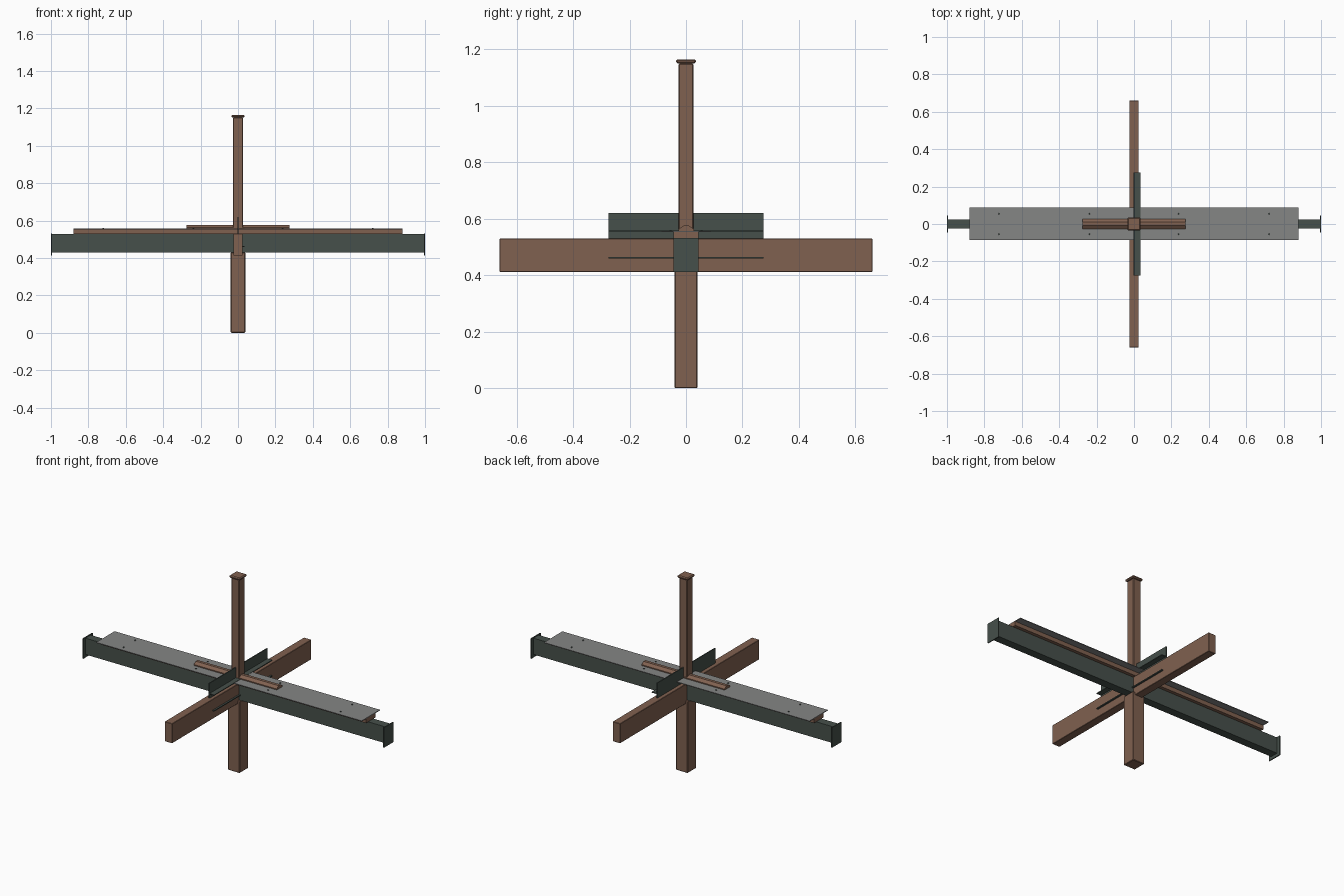
import bpy, bmesh, math

if "Cube" in bpy.data.objects:
    bpy.data.objects.remove(bpy.data.objects["Cube"])


def material(name, rgb):
    m = bpy.data.materials.new(name)
    m.diffuse_color = (*rgb, 1)
    m.use_nodes = True
    m.node_tree.nodes["Principled BSDF"].inputs["Base Color"].default_value = m.diffuse_color
    return m


WOOD = material("brown_timber", (0.216, 0.119, 0.080))
STEEL = material("dark_steel", (0.061, 0.080, 0.069))
SHEET = material("grey_sheet", (0.235, 0.238, 0.235))


def finish(name, bm, mat):
    bmesh.ops.recalc_face_normals(bm, faces=bm.faces[:])
    me = bpy.data.meshes.new(name)
    bm.to_mesh(me)
    bm.free()
    me.materials.append(mat)
    ob = bpy.data.objects.new(name, me)
    bpy.context.collection.objects.link(ob)
    return ob


def box(name, xs, ys, zs, mat, bevel=0.0):
    """Box spanning the given ranges, with optional chamfered edges."""
    bm = bmesh.new()
    bmesh.ops.create_cube(bm, size=1)
    for v in bm.verts:
        for i, (a, b) in enumerate((xs, ys, zs)):
            v.co[i] = (a + b) / 2 + v.co[i] * (b - a)
    ob = finish(name, bm, mat)
    if bevel:
        mod = ob.modifiers.new("chamfer", "BEVEL")
        mod.width = bevel
        mod.segments = 1
    return ob


def sym(a):
    return (-a, a)


# Timber posts and cross arm
box("lower_post", sym(0.039), sym(0.04), (0, 0.43), WOOD, 0.003)
box("upper_post", sym(0.026), sym(0.026), (0.53, 1.15), WOOD, 0.003)
box("post_cap", sym(0.035), sym(0.035), (1.15, 1.165), WOOD, 0.005)
box("cross_arm", sym(0.025), sym(0.66), (0.412, 0.53), WOOD, 0.002)

# Long steel beam with end plates
box("steel_beam", sym(0.996), sym(0.025), (0.43, 0.528), STEEL)
for side, s in (("left", -1), ("right", 1)):
    box("end_plate_" + side, sorted((s * 0.994, s)), sym(0.045), (0.412, 0.532), STEEL)

# Timber plank on the beam, topped by a wide thin sheet
box("beam_plank", sym(0.88), sym(0.045), (0.528, 0.553), WOOD)
box("top_sheet", sym(0.88), (-0.086, 0.088), (0.553, 0.557), SHEET)

# Small bolt heads on the sheet
for x in (-0.72, -0.24, 0.24, 0.72):
    for y in (-0.055, 0.055):
        bm = bmesh.new()
        bmesh.ops.create_cone(bm, cap_ends=True, segments=8, radius1=0.005,
                              radius2=0.004, depth=0.006)
        bmesh.ops.translate(bm, verts=bm.verts, vec=(x, y, 0.558))
        finish("bolt_head", bm, STEEL)

# Steel bracket: upright web with two flanges on one side
box("bracket_web", (-0.002, 0.004), sym(0.275), (0.46, 0.62), STEEL)
box("bracket_upper_flange", (0, 0.035), sym(0.275), (0.5535, 0.5585), STEEL)
box("bracket_lower_flange", (0, 0.035), sym(0.275), (0.459, 0.465), STEEL)

# Ridged timber cleat on the sheet
profile = [(-0.026, 0.557), (0.028, 0.557), (0.028, 0.563),
           (0.010, 0.576), (-0.008, 0.576), (-0.026, 0.563)]
bm = bmesh.new()
ends = [[bm.verts.new((x, y, z)) for y, z in profile] for x in (-0.275, 0.275)]
for e in ends:
    bm.faces.new(e)
for i in range(len(profile)):
    j = (i + 1) % len(profile)
    bm.faces.new((ends[0][i], ends[0][j], ends[1][j], ends[1][i]))
finish("ridged_cleat", bm, WOOD)
